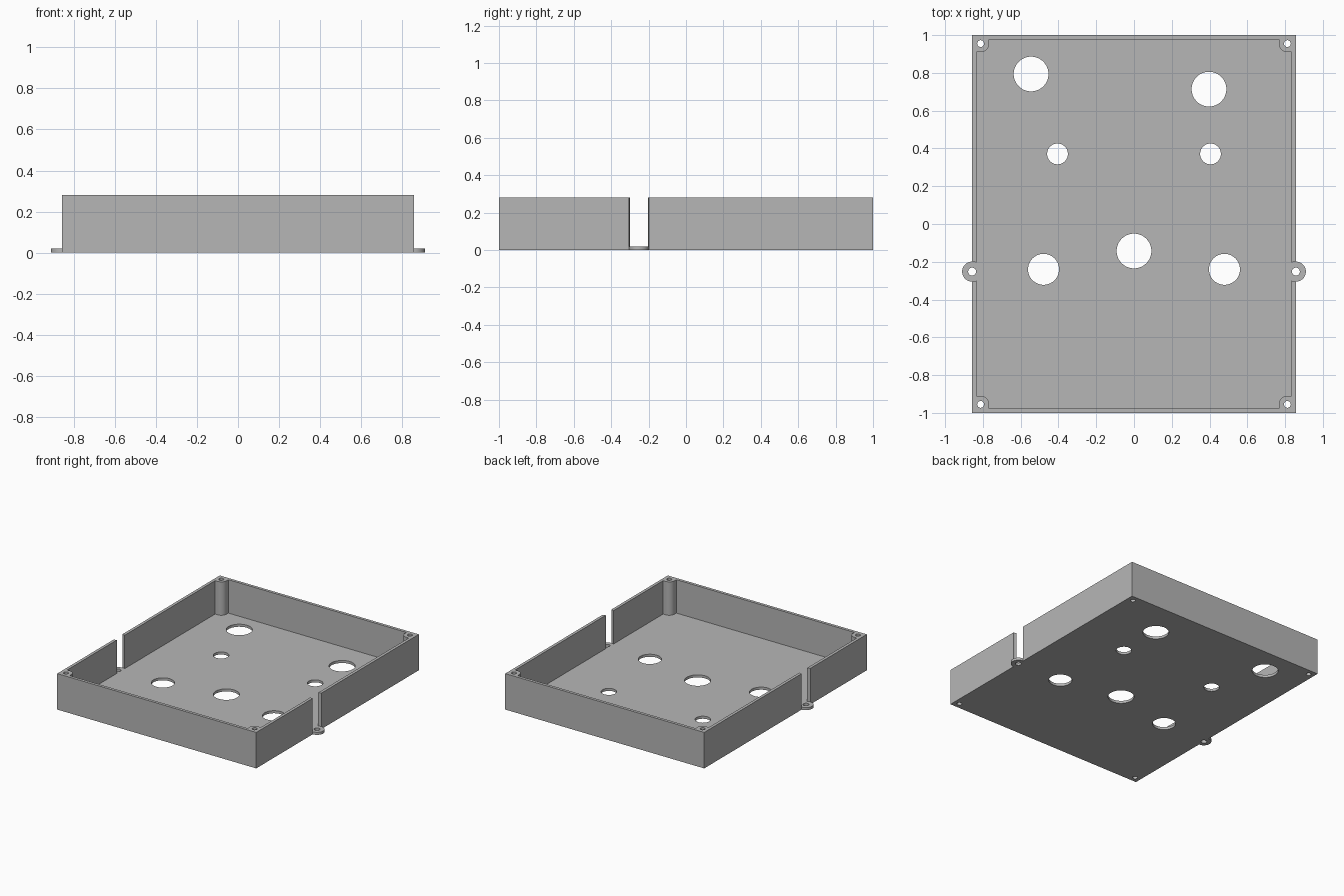
import bpy
from math import cos, sin, pi, radians

cube = bpy.data.objects.get("Cube")
if cube:
    bpy.data.objects.remove(cube, do_unlink=True)

HALF_X, HALF_Y, HEIGHT = 0.857, 1.0, 0.28
WALL, FLOOR = 0.023, 0.02
TAB_Y, TAB_R = -0.252, 0.053
POST_X, POST_Y, POST_R = 0.812, 0.955, 0.045

grey = bpy.data.materials.new("plain grey")
grey.use_nodes = True
grey.diffuse_color = (0.47, 0.47, 0.47, 1)
grey.node_tree.nodes["Principled BSDF"].inputs["Base Color"].default_value = (0.47, 0.47, 0.47, 1)


def circle(x, y, r, steps=64):
    return [(x + r * cos(2 * pi * i / steps), y + r * sin(2 * pi * i / steps)) for i in range(steps)]


def prism(name, outline, low, high):
    """Upright solid from a counter-clockwise outline."""
    n = len(outline)
    verts = [(x, y, z) for z in (low, high) for x, y in outline]
    faces = [list(range(n))[::-1], list(range(n, 2 * n))]
    faces += [(i, (i + 1) % n, (i + 1) % n + n, i + n) for i in range(n)]
    mesh = bpy.data.meshes.new(name)
    mesh.from_pydata(verts, [], faces)
    mesh.materials.append(grey)
    obj = bpy.data.objects.new(name, mesh)
    bpy.context.collection.objects.link(obj)
    return obj


def combine(target, tool, operation):
    """Apply a boolean and discard the tool."""
    tool.hide_render = True
    mod = target.modifiers.new("cut", "BOOLEAN")
    mod.object, mod.operation, mod.solver = tool, operation, "EXACT"
    bpy.context.view_layer.objects.active = target
    bpy.ops.object.modifier_apply(modifier=mod.name)
    bpy.data.objects.remove(tool, do_unlink=True)


# Solid block with a mounting tab on each side
block = [(-HALF_X, -HALF_Y), (HALF_X, -HALF_Y), (HALF_X, HALF_Y), (-HALF_X, HALF_Y)]
tray = prism("enclosure_tray", block, 0, HEIGHT)
for side in (-1, 1):
    combine(tray, prism("tab", circle(side * HALF_X, TAB_Y, TAB_R), 0, FLOOR), "UNION")

# Cavity outline: one corner wraps round its screw post, then is mirrored
inner_x, inner_y = HALF_X - WALL, HALF_Y - WALL
corner = [(inner_x, POST_Y - POST_R)]
for i in range(17):
    a = -pi / 2 - i * pi / 2 / 16
    corner.append((POST_X + POST_R * cos(a), POST_Y + POST_R * sin(a)))
corner.append((POST_X - POST_R, inner_y))
cavity = list(corner)
cavity += [(-x, y) for x, y in reversed(corner)]
cavity += [(-x, -y) for x, y in corner]
cavity += [(x, -y) for x, y in reversed(corner)]
combine(tray, prism("cavity", cavity, FLOOR, HEIGHT + 0.1), "DIFFERENCE")

# Rounded wall slots above the tabs, and tab screw holes
for side in (-1, 1):
    combine(tray, prism("slot", circle(side * HALF_X, TAB_Y, TAB_R), FLOOR, HEIGHT + 0.1), "DIFFERENCE")
    combine(tray, prism("tab_hole", circle(side * HALF_X, TAB_Y, 0.021, 32), -0.1, 0.1), "DIFFERENCE")

# Screw holes through the corner posts
for sx in (-1, 1):
    for sy in (-1, 1):
        hole = circle(sx * POST_X, sy * POST_Y, 0.018, 32)
        combine(tray, prism("post_hole", hole, -0.1, HEIGHT + 0.1), "DIFFERENCE")

# Floor openings: x, y, radius
openings = [(-0.545, 0.794, 0.092), (0.397, 0.714, 0.092), (0, -0.143, 0.092),
            (-0.405, 0.371, 0.055), (0.405, 0.371, 0.055),
            (-0.479, -0.24, 0.082), (0.479, -0.24, 0.082)]
for x, y, r in openings:
    combine(tray, prism("floor_hole", circle(x, y, r), -0.1, 0.1), "DIFFERENCE")

# Smooth curved walls, sharp edges
bpy.ops.object.select_all(action="DESELECT")
tray.select_set(True)
bpy.context.view_layer.objects.active = tray
bpy.ops.object.shade_smooth_by_angle(angle=radians(30))
